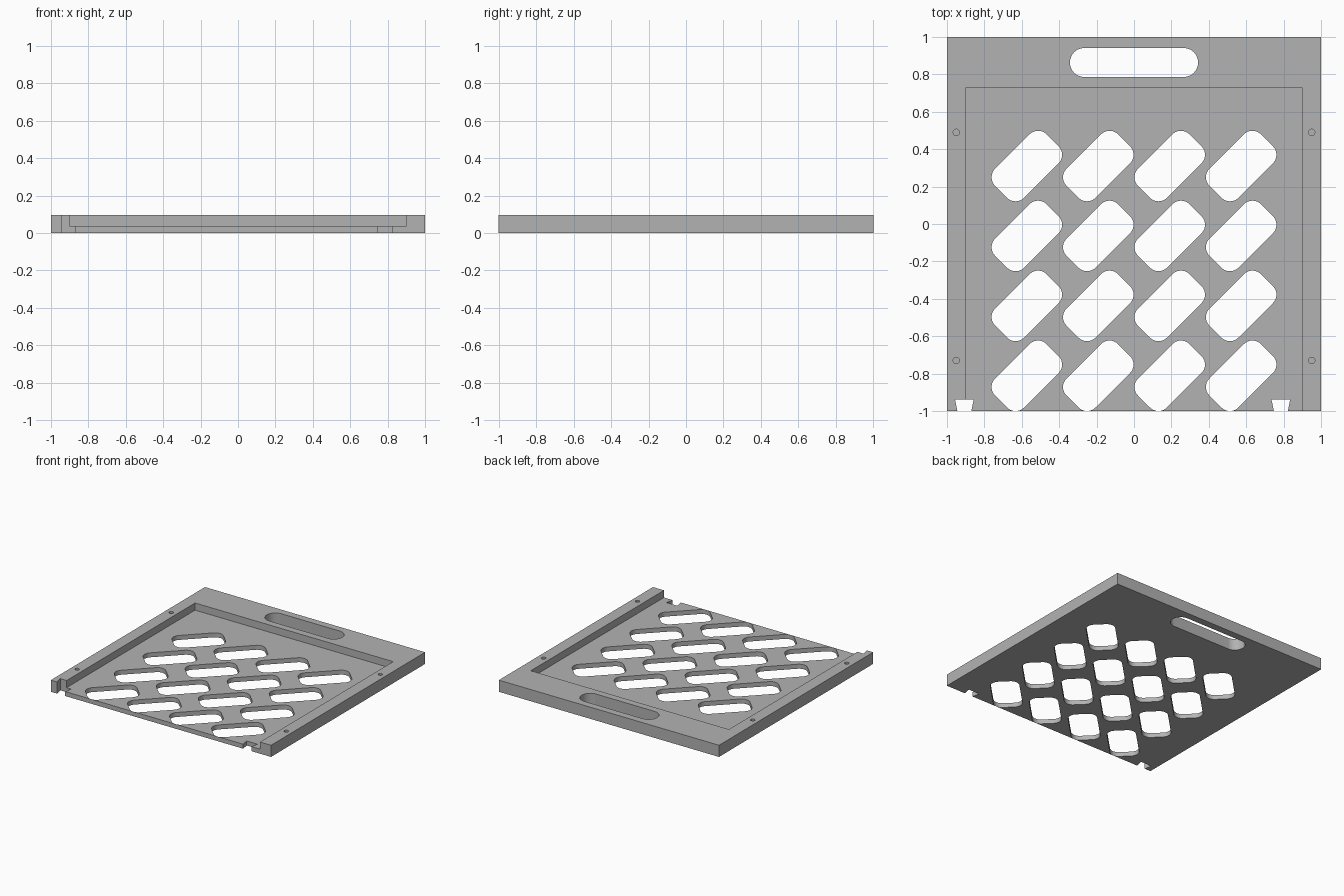
import bpy
import bmesh
from math import cos, sin, pi, radians

cube = bpy.data.objects.get("Cube")
if cube:
    bpy.data.objects.remove(cube, do_unlink=True)

HEIGHT, FLOOR = 0.096, 0.037

grey = bpy.data.materials.new("plain grey")
grey.use_nodes = True
colour = (0.45, 0.45, 0.45, 1)
grey.diffuse_color = colour
grey.node_tree.nodes["Principled BSDF"].inputs["Base Color"].default_value = colour


def rounded_outline(cx, cy, half_long, half_short, radius, angle=0, steps=16):
    """Outline of a rounded rectangle turned by an angle."""
    points = []
    for quarter, (sx, sy) in enumerate([(1, 1), (-1, 1), (-1, -1), (1, -1)]):
        for i in range(steps + 1):
            a = (quarter + i / steps) * pi / 2
            x = sx * (half_long - radius) + radius * cos(a)
            y = sy * (half_short - radius) + radius * sin(a)
            points.append((cx + x * cos(angle) - y * sin(angle),
                           cy + x * sin(angle) + y * cos(angle)))
    return points


def add_prism(bm, outline, low, high):
    """Closed prism standing on a flat outline."""
    verts = [bm.verts.new((x, y, low)) for x, y in outline]
    bmesh.ops.remove_doubles(bm, verts=verts, dist=1e-5)
    verts = [v for v in verts if v.is_valid]
    base = bm.faces.new(verts)
    top = bmesh.ops.extrude_face_region(bm, geom=[base], use_keep_orig=True)
    moved = [g for g in top["geom"] if isinstance(g, bmesh.types.BMVert)]
    bmesh.ops.translate(bm, verts=moved, vec=(0, 0, high - low))


def make_object(name, prisms):
    bm = bmesh.new()
    for prism in prisms:
        add_prism(bm, *prism)
    bmesh.ops.recalc_face_normals(bm, faces=bm.faces)
    mesh = bpy.data.meshes.new(name)
    bm.to_mesh(mesh)
    bm.free()
    mesh.materials.append(grey)
    obj = bpy.data.objects.new(name, mesh)
    bpy.context.collection.objects.link(obj)
    return obj


def rectangle(x0, x1, y0, y1):
    return [(x0, y0), (x1, y0), (x1, y1), (x0, y1)]


# Solid slab
tray = make_object("tray_panel", [(rectangle(-1, 1, -1, 1), 0, HEIGHT)])

# Shallow pocket, open at the front
pocket = make_object("pocket_cutter", [(rectangle(-0.9, 0.9, -1.2, 0.728), FLOOR, 0.3)])

# Slanted slots, in four rows and four columns
through = []
for row in range(4):
    for column in range(4):
        slot = rounded_outline(-0.573 + column * 0.382, -0.8115 + row * 0.3738,
                               0.1945, 0.1095, 0.064, radians(45))
        through.append((slot, -0.1, 0.2))

# Carrying handle
through.append((rounded_outline(0, 0.8635, 0.3425, 0.0775, 0.0775), -0.1, 0.2))

# Dovetail notches in the front edge
for x in (-0.907, 0.785):
    notch = [(x - 0.027, -1.05), (x + 0.027, -1.05), (x + 0.05, -0.938), (x - 0.05, -0.938)]
    through.append((notch, -0.1, 0.2))

# Blind screw holes in the side rails
for x in (-0.95, 0.95):
    for y in (-0.73, 0.49):
        through.append((rounded_outline(x, y, 0.017, 0.017, 0.017, steps=8), FLOOR, 0.2))

openings = make_object("openings_cutter", through)

# Cut the slab
bpy.ops.object.select_all(action="DESELECT")
bpy.context.view_layer.objects.active = tray
tray.select_set(True)
for cutter in (pocket, openings):
    cutter.hide_render = True
    cut = tray.modifiers.new(cutter.name, "BOOLEAN")
    cut.operation = "DIFFERENCE"
    cut.solver = "EXACT"
    cut.object = cutter
    bpy.ops.object.modifier_apply(modifier=cut.name)
    bpy.data.objects.remove(cutter, do_unlink=True)

bpy.ops.object.shade_smooth_by_angle(angle=radians(30))
